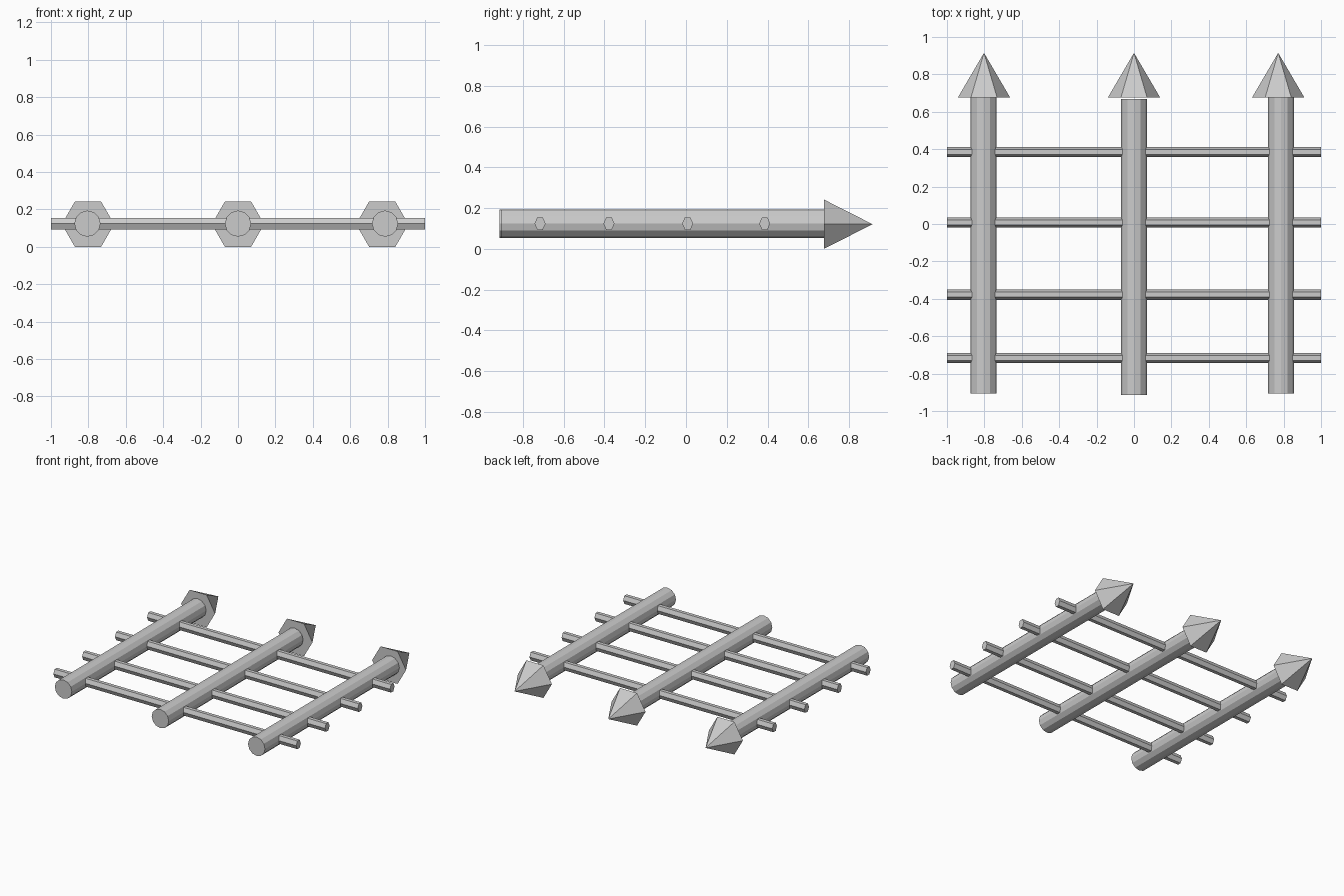
import bpy, bmesh
from math import cos, sin, pi
from mathutils import Vector

if "Cube" in bpy.data.objects:
    bpy.data.objects.remove(bpy.data.objects["Cube"])

BAR_Z = 0.124
SPIKE_Z = 0.121


def ring(n, ru, rv):
    return [(ru * cos(2 * pi * i / n), rv * sin(2 * pi * i / n)) for i in range(n)]


def make_object(name, bm):
    bmesh.ops.recalc_face_normals(bm, faces=bm.faces)
    mesh = bpy.data.meshes.new(name)
    bm.to_mesh(mesh)
    bm.free()
    obj = bpy.data.objects.new(name, mesh)
    bpy.context.collection.objects.link(obj)


def prism(name, profile, place, start, end):
    """Closed bar; place(u, v, t) maps profile point and length to a position."""
    bm = bmesh.new()
    a = [bm.verts.new(place(u, v, start)) for u, v in profile]
    b = [bm.verts.new(place(u, v, end)) for u, v in profile]
    n = len(profile)
    bm.faces.new(a)
    bm.faces.new(b)
    for i in range(n):
        j = (i + 1) % n
        bm.faces.new((a[i], a[j], b[j], b[i]))
    make_object(name, bm)


def spike(name, x, base_y, tip_y, radius):
    bm = bmesh.new()
    base = [bm.verts.new((x + u, base_y, SPIKE_Z + v)) for u, v in ring(6, radius, radius)]
    tip = bm.verts.new((x, tip_y, SPIKE_Z))
    bm.faces.new(base)
    for i in range(6):
        bm.faces.new((base[i], base[(i + 1) % 6], tip))
    make_object(name, bm)


# Posts with pointed heads: side, post x, spike x, post start y
for side, px, sx, y0 in (("left", -0.805, -0.802, -0.905),
                         ("middle", 0.0, 0.0, -0.915),
                         ("right", 0.786, 0.771, -0.905)):
    prism(f"post_{side}", ring(12, 0.07, 0.07),
          lambda u, v, t, px=px: Vector((px + u, t, BAR_Z + v)), y0, y0 + 1.582)
    spike(f"spike_{side}", sx, 0.676, 0.915, 0.14)

# Hexagonal cross rails, slightly taller than wide
for i, y in enumerate((-0.716, -0.378, 0.008, 0.386)):
    prism(f"rail_{i + 1}", ring(6, 0.027, 0.035),
          lambda u, v, t, y=y: Vector((t, y + u, BAR_Z + v)), -1.0, 1.0)
